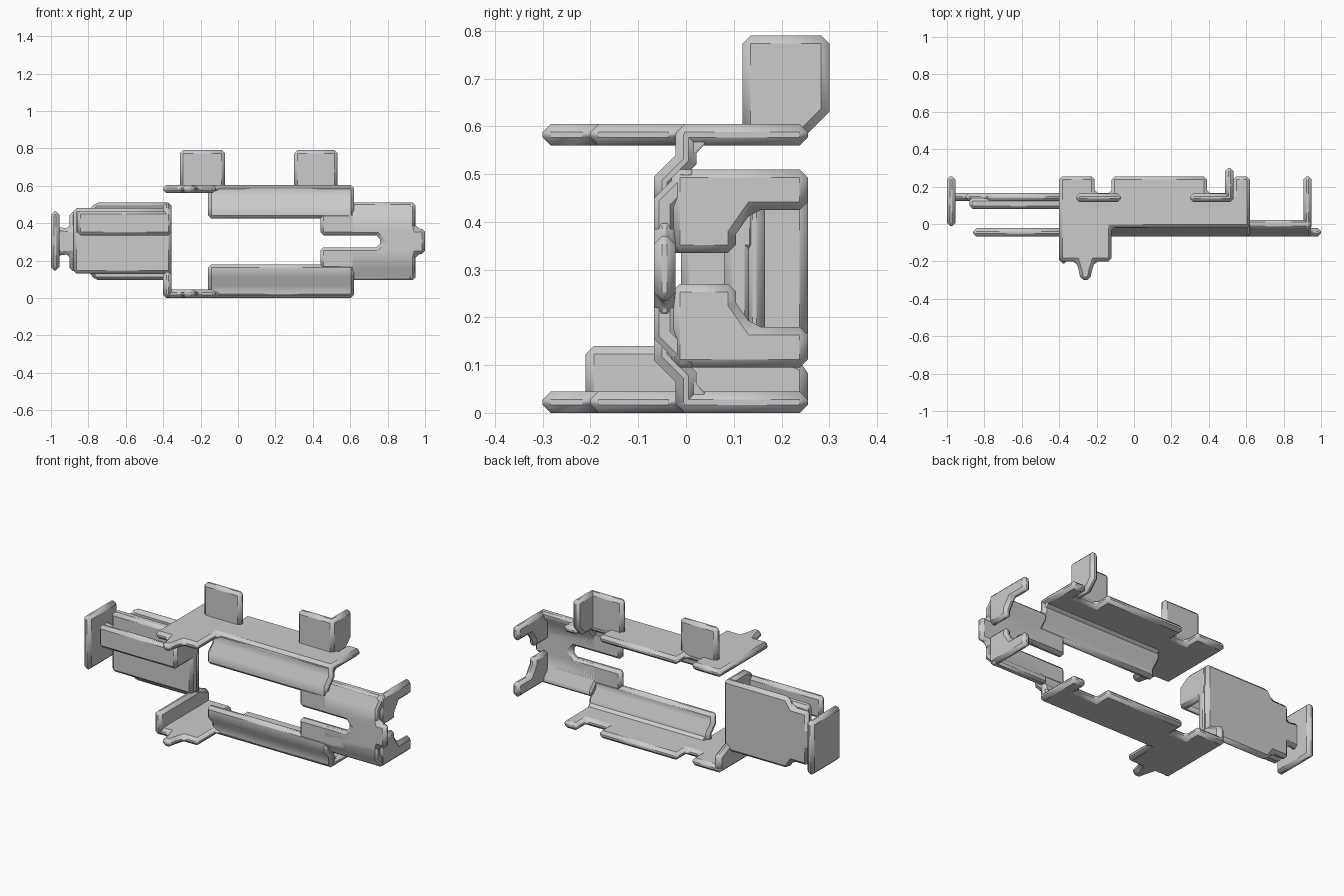
import bpy, bmesh, math
from mathutils import Vector

if "Cube" in bpy.data.objects:
    bpy.data.objects.remove(bpy.data.objects["Cube"])

H = 0.605      # overall height of the mirrored upper and lower sheets
T = 0.045      # sheet thickness


def plate(name, axis, pts, lo, hi, bevel=0.017):
    """Extrude an outline along an axis. x: (y,z)  y: (x,z)  z: (x,y)."""
    place = {'x': lambda p, t: (t, p[0], p[1]),
             'y': lambda p, t: (p[0], t, p[1]),
             'z': lambda p, t: (p[0], p[1], t)}[axis]
    bm = bmesh.new()
    a = [bm.verts.new(place(p, lo)) for p in pts]
    b = [bm.verts.new(place(p, hi)) for p in pts]
    bm.faces.new(a)
    bm.faces.new(b)
    n = len(pts)
    for i in range(n):
        j = (i + 1) % n
        bm.faces.new((a[i], a[j], b[j], b[i]))
    bmesh.ops.recalc_face_normals(bm, faces=bm.faces)
    me = bpy.data.meshes.new(name)
    bm.to_mesh(me)
    bm.free()
    ob = bpy.data.objects.new(name, me)
    bpy.context.collection.objects.link(ob)
    mod = ob.modifiers.new("edge_chamfer", 'BEVEL')
    mod.width = bevel
    mod.segments = 1
    mod.limit_method = 'ANGLE'
    mod.angle_limit = math.radians(50)
    bpy.context.view_layer.objects.active = ob
    ob.select_set(True)
    bpy.ops.object.shade_smooth_by_angle(angle=math.radians(50))
    ob.select_set(False)
    return ob


def rect(a0, a1, b0, b1):
    return [(a0, b0), (a1, b0), (a1, b1), (a0, b1)]


def strip(path):
    """Thicken a centre line into a closed sheet profile."""
    p = [Vector(q) for q in path]
    left, right = [], []
    for i, q in enumerate(p):
        d0 = (q - p[i - 1]).normalized() if i else (p[1] - q).normalized()
        d1 = (p[i + 1] - q).normalized() if i < len(p) - 1 else d0
        n0, n1 = Vector((-d0.y, d0.x)), Vector((-d1.y, d1.x))
        m = (n0 + n1).normalized()
        off = m * (T / 2 / m.dot(n0))
        left.append(tuple(q + off))
        right.append(tuple(q - off))
    return left + right[::-1]


def flip(pts):
    return [(a, H - b) for a, b in pts]


# notched deck with front prong, joggled front flange, arm and stepped end ear
deck = [(-.40, .255), (-.21, .255), (-.21, .165), (-.12, .165), (-.12, .255),
        (.39, .255), (.39, .165), (.53, .165), (.53, .255), (.62, .255),
        (.62, -.02), (-.12, -.02), (-.12, -.20), (-.21, -.20), (-.225, -.25),
        (-.235, -.30), (-.285, -.30), (-.295, -.25), (-.31, -.20), (-.40, -.20)]
flange = strip([(0, .60), (0, .53), (-.045, .485), (-.045, .425)])
arm = strip([(0, .51), (0, .485), (-.045, .44), (-.045, .34)])
ear = [(-.03, .51), (.255, .51), (.255, .425), (.14, .425), (.105, .375),
       (.105, .335), (-.03, .335)]
fillet = [(-.01, .575), (.05, .575), (.01, .53), (-.01, .53)]

for side, f, z0 in (("upper", lambda p: p, H - T), ("lower", flip, 0)):
    plate(side + "_deck", 'z', deck, z0, z0 + T)
    plate(side + "_front_flange", 'x', f(flange), -.16, .62)
    plate(side + "_bend_fillet", 'x', f(fillet), -.14, .61, .004)
    plate(side + "_arm", 'x', f(arm), .60, .945)
    plate(side + "_end_ear", 'x', f(ear), .905, .95)

# forked front plate with slot and end tongue
half = [(.74, .335), (.44, .335), (.44, .455), (.88, .455), (.88, .41),
        (.945, .41), (.955, .37), (1.0, .37)]
fork = [(.77, H / 2)] + half + flip(half)[::-1]
plate("front_fork", 'y', fork, -.0675, -.0225)

# upright tabs on the upper deck
plate("left_tab", 'y', rect(-.31, -.07, .57, .79), .118, .163)
plate("right_tab", 'y', rect(.30, .53, .57, .79), .118, .163)
plate("right_tab_wing", 'x',
      [(.118, .57), (.24, .57), (.30, .63), (.30, .79), (.118, .79)], .487, .532)

# side upright joining the lower deck to the left panel
plate("left_side_flange", 'x',
      [(-.21, .005), (.255, .005), (.255, .10), (.165, .14), (-.21, .14)], -.40, -.355)

# left panel in two layers, with neck and end plate
top = [(-.97, .38), (-.90, .37), (-.90, .46), (-.80, .46), (-.765, .51), (-.355, .51)]
plate("left_panel_back", 'y', top + flip(top)[::-1], .122, .165)
plate("left_panel_front", 'y', rect(-.88, -.355, .13, .48), .08, .14)
plate("left_end_plate", 'x', rect(-.01, .255, .148, .462), -1.0, -.955)

# front strip folded round from the left panel
plate("left_front_strip", 'y', rect(-.86, -.355, .335, .465), -.0675, -.0225)
plate("left_strip_link", 'x',
      [(-.0675, .335), (.15, .335), (.15, .51), (0, .51), (-.0675, .465)], -.40, -.355)
